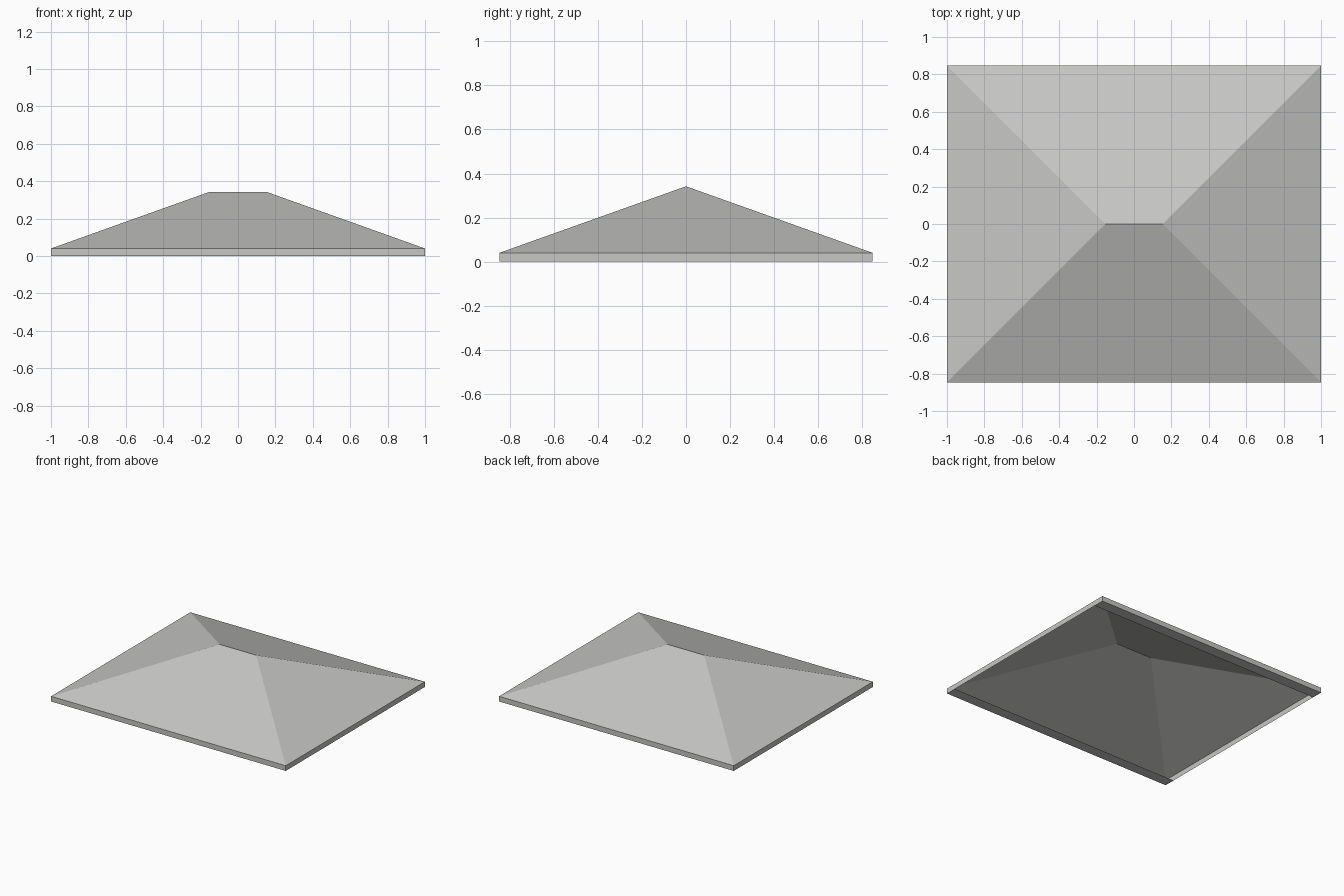
import bpy
import bmesh

cube = bpy.data.objects.get("Cube")
if cube:
    bpy.data.objects.remove(cube, do_unlink=True)

HALF_X, HALF_Y = 1.0, 0.847
EAVE, TOP, RIDGE = 0.04, 0.342, 0.155
SOFFIT = 0.085

grey = bpy.data.materials.new("light_grey")
grey.use_nodes = True
colour = (0.57, 0.57, 0.555, 1)
grey.diffuse_color = colour
bsdf = next(n for n in grey.node_tree.nodes if n.type == "BSDF_PRINCIPLED")
bsdf.inputs["Base Color"].default_value = colour


def make_part(name, faces):
    """Build a flat-shaded sheet from lists of corner points."""
    bm = bmesh.new()
    for corners in faces:
        bm.faces.new([bm.verts.new(c) for c in corners])
    bmesh.ops.remove_doubles(bm, verts=bm.verts, dist=0.0001)
    mesh = bpy.data.meshes.new(name)
    bm.to_mesh(mesh)
    bm.free()
    mesh.materials.append(grey)
    obj = bpy.data.objects.new(name, mesh)
    bpy.context.collection.objects.link(obj)
    return obj


def rectangle(z):
    return [(x * HALF_X, y * HALF_Y, z)
            for x, y in ((-1, -1), (1, -1), (1, 1), (-1, 1))]


# Four sloping hips meeting at a short ridge, open underneath
a, b, c, d = rectangle(EAVE)
left, right = (-RIDGE, 0, TOP), (RIDGE, 0, TOP)
make_part("hip_roof", [(a, b, right, left), (b, c, right),
                       (c, d, left, right), (d, a, left)])

# Thin vertical band around the eaves
low, high = rectangle(0), rectangle(EAVE)
make_part("fascia", [(low[i], low[(i + 1) % 4], high[(i + 1) % 4], high[i])
                     for i in range(4)])

# Flat strips under the front and back eaves
for name, side in (("front_soffit", -1), ("back_soffit", 1)):
    y0, y1 = sorted((side * HALF_Y, side * (HALF_Y - SOFFIT)))
    make_part(name, [((-HALF_X, y0, 0), (-HALF_X, y1, 0),
                      (HALF_X, y1, 0), (HALF_X, y0, 0))])
